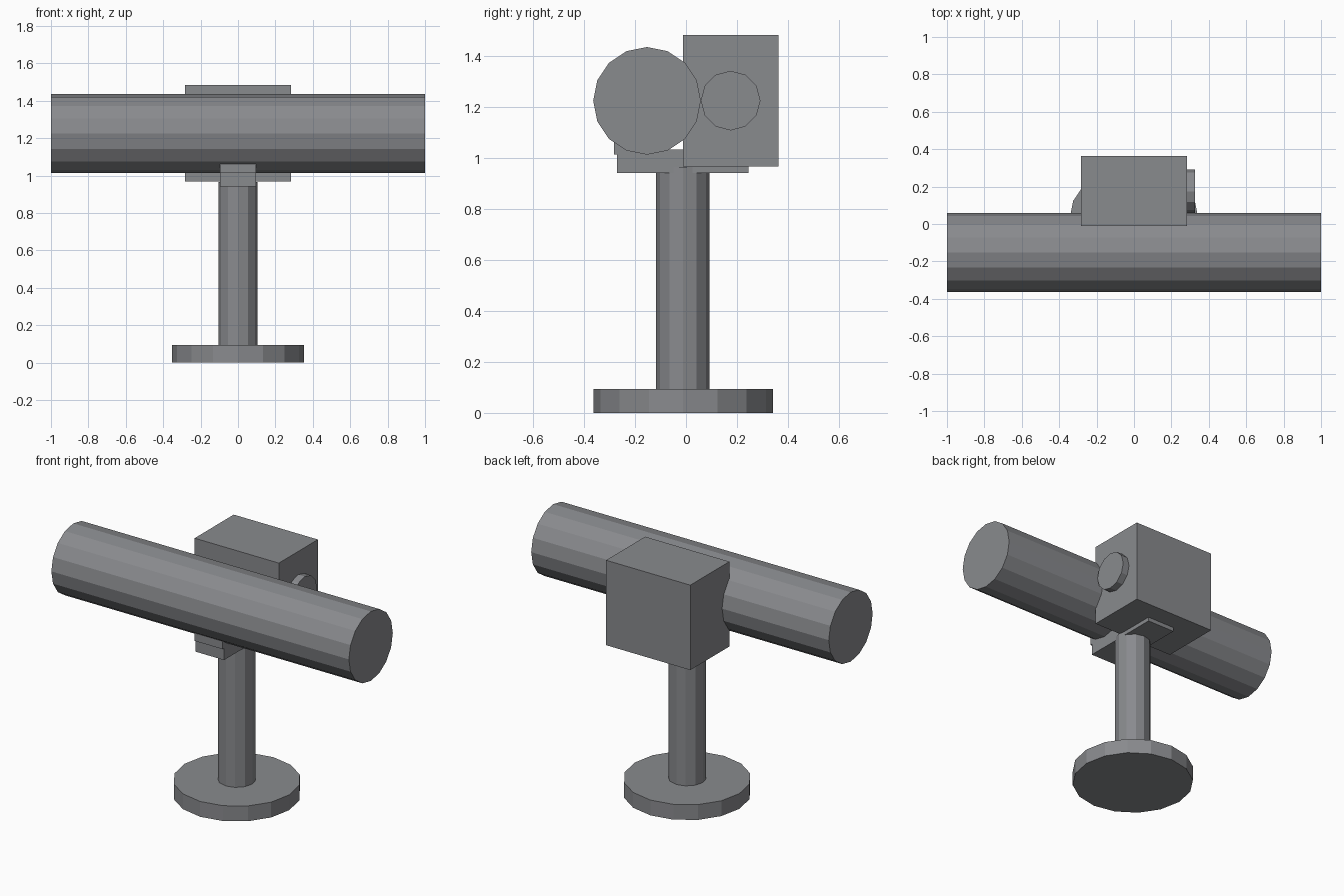
import bpy, bmesh
from math import pi
from mathutils import Matrix

if "Cube" in bpy.data.objects:
    bpy.data.objects.remove(bpy.data.objects["Cube"])

# Dark grey paint shared by every part
paint = bpy.data.materials.new("dark_grey")
paint.diffuse_color = (0.25, 0.256, 0.27, 1)
paint.use_nodes = True
paint.node_tree.nodes["Principled BSDF"].inputs["Base Color"].default_value = paint.diffuse_color


def new_object(name, bm):
    bmesh.ops.recalc_face_normals(bm, faces=bm.faces)
    mesh = bpy.data.meshes.new(name)
    bm.to_mesh(mesh)
    bm.free()
    mesh.materials.append(paint)
    obj = bpy.data.objects.new(name, mesh)
    bpy.context.collection.objects.link(obj)
    return obj


def box(name, lo, hi):
    size = [h - l for l, h in zip(lo, hi)]
    mid = [(h + l) / 2 for l, h in zip(lo, hi)]
    bm = bmesh.new()
    bmesh.ops.create_cube(bm, size=1, matrix=Matrix.Translation(mid) @ Matrix.Diagonal((*size, 1)))
    return new_object(name, bm)


def cylinder(name, centre, radius, length, sides, along_x=False):
    matrix = Matrix.Translation(centre)
    if along_x:
        matrix = matrix @ Matrix.Rotation(pi / 2, 4, 'Y')
    bm = bmesh.new()
    bmesh.ops.create_cone(bm, cap_ends=True, segments=sides, radius1=radius,
                          radius2=radius, depth=length, matrix=matrix)
    return new_object(name, bm)


# Stand: round foot and upright post
cylinder("base", (0, -0.011, 0.0465), 0.352, 0.093, 16)
cylinder("post", (0, -0.012, 0.525), 0.105, 0.88, 12)

# Bracket on the post, with a raised lip that holds the tube
box("bracket", (-0.095, -0.27, 0.942), (0.095, 0.245, 1.034))
box("bracket_lip", (-0.095, -0.283, 1.013), (0.095, -0.2, 1.061))

# Long horizontal tube
cylinder("tube", (0, -0.153, 1.224), 0.211, 2.0, 16, along_x=True)

# Housing behind the tube, with a knob on its right side only
box("housing", (-0.283, -0.012, 0.967), (0.283, 0.363, 1.483))
cylinder("knob", (0.2935, 0.175, 1.225), 0.117, 0.067, 12, along_x=True)
